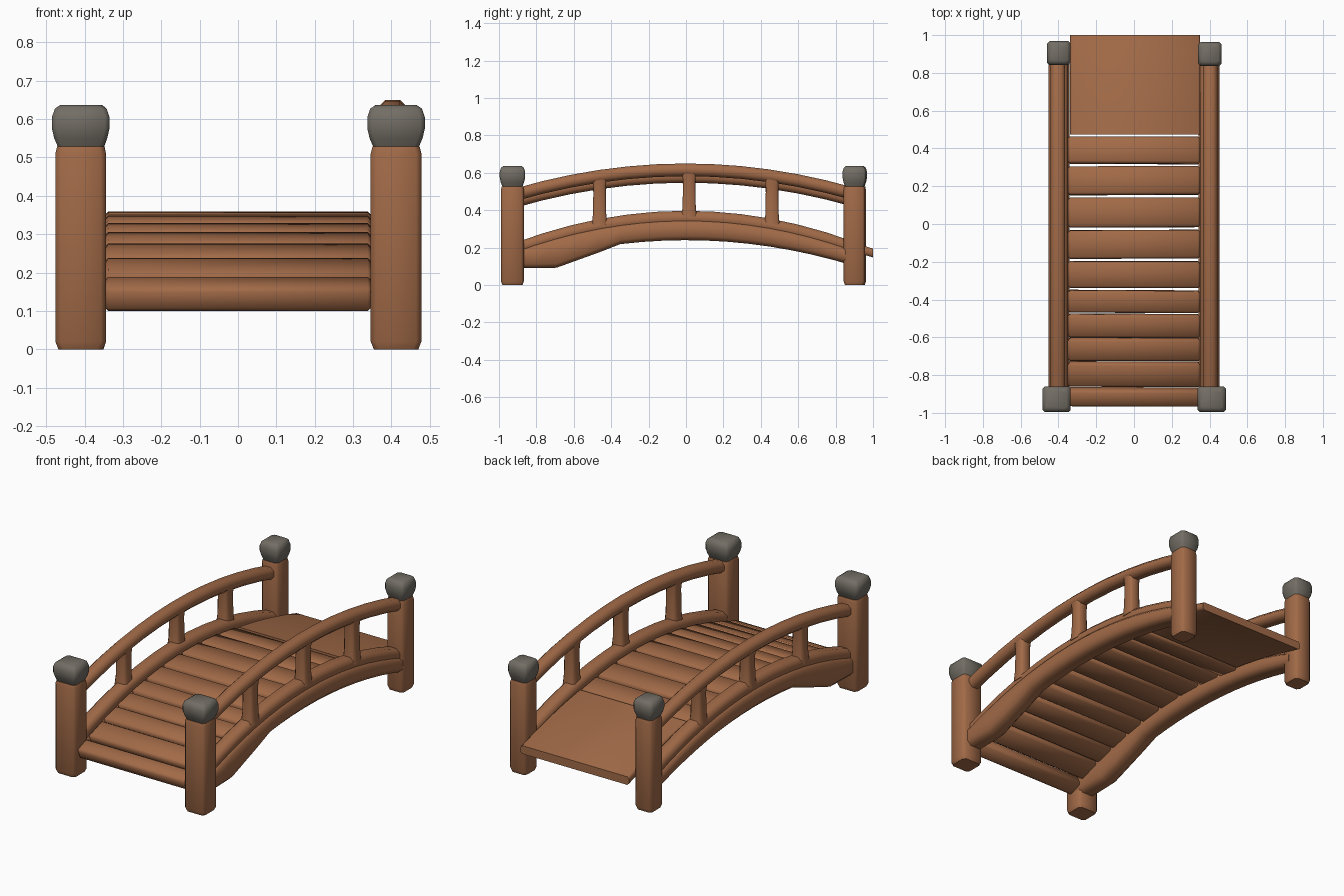
import bpy, bmesh, math, random
from mathutils import Matrix

if "Cube" in bpy.data.objects:
    bpy.data.objects.remove(bpy.data.objects["Cube"])

random.seed(4)


def material(name, rgb):
    m = bpy.data.materials.new(name)
    m.diffuse_color = (*rgb, 1)
    m.use_nodes = True
    m.node_tree.nodes["Principled BSDF"].inputs["Base Color"].default_value = m.diffuse_color
    return m


WOOD = material("brown wood", (0.36, 0.145, 0.064))
STONE = material("grey stone", (0.17, 0.155, 0.13))


def finish(bm, name, mat):
    bmesh.ops.recalc_face_normals(bm, faces=bm.faces)
    me = bpy.data.meshes.new(name)
    bm.to_mesh(me)
    bm.free()
    ob = bpy.data.objects.new(name, me)
    me.materials.append(mat)
    bpy.context.collection.objects.link(ob)
    return ob


def loft(name, rings, mat):
    """Skin a list of equal-length point rings and cap both ends."""
    bm = bmesh.new()
    rows = [[bm.verts.new(p) for p in r] for r in rings]
    n = len(rows[0])
    for a, b in zip(rows, rows[1:]):
        for i in range(n):
            j = (i + 1) % n
            bm.faces.new((a[i], a[j], b[j], b[i]))
    bm.faces.new(rows[0])
    bm.faces.new(rows[-1])
    return finish(bm, name, mat)


def octagon(u0, u1, v0, v1, c):
    return [(u0 + c, v0), (u1 - c, v0), (u1, v0 + c), (u1, v1 - c),
            (u1 - c, v1), (u0 + c, v1), (u0, v1 - c), (u0, v0 + c)]


def arch(name, x0, x1, y0, y1, top, bottom, chamfer, steps=12):
    """Beam running along y with its top and bottom given as functions."""
    rings = []
    for i in range(steps + 1):
        y = y0 + (y1 - y0) * i / steps
        rings.append([(x, y, z) for x, z in octagon(x0, x1, bottom(y), top(y), chamfer)])
    return loft(name, rings, WOOD)


def block(name, size, loc, mat, bevel, tilt=0.0, yaw=0.0):
    bm = bmesh.new()
    bmesh.ops.create_cube(bm, size=1)
    bmesh.ops.scale(bm, vec=size, verts=bm.verts)
    bmesh.ops.bevel(bm, geom=bm.edges[:], offset=bevel, segments=1, affect='EDGES')
    bm.transform(Matrix.Translation(loc) @ Matrix.Rotation(yaw, 4, 'Z')
                 @ Matrix.Rotation(tilt, 4, 'X'))
    return finish(bm, name, mat)


# corner posts with bulging stone caps
posts = {"front_left": (-0.41, -0.928), "front_right": (0.412, -0.928),
         "back_left": (-0.398, 0.905), "back_right": (0.402, 0.9)}
for label, (px, py) in posts.items():
    front = py < 0
    hx, hy = (0.066, 0.061) if front else (0.054, 0.057)
    rings = []
    for z, s in ((0.0, 0.88), (0.02, 1), (0.51, 1), (0.528, 0.93)):
        rings.append([(x, y, z) for x, y in octagon(
            px - hx * s, px + hx * s, py - hy * s, py + hy * s, 0.014)])
    loft(label + "_post", rings, WOOD)
    cx, cy = (0.075, 0.068) if front else (0.062, 0.063)
    rings = []
    for z, s in ((0.522, 0.76), (0.55, 0.92), (0.575, 1), (0.605, 1), (0.627, 0.9), (0.637, 0.7)):
        rings.append([(x, y, z) for x, y in octagon(
            px - cx * s, px + cx * s, py - cy * s, py + cy * s, 0.012)])
    loft(label + "_cap", rings, STONE)


# underside of the main beams, flattening out near the front posts
def beam_bottom(y):
    z = 0.24 - 0.17 * y * y
    return min(z, 0.09 + max(0, y + 0.7) * 0.36) if y < -0.4 else z


# side beams, curbs, handrails and balusters
for side, s, drop in (("left", -1, 0.035), ("right", 1, 0.0)):
    def span(a, b):
        return sorted((s * a, s * b))

    def rail_top(y):
        return 0.65 - drop - 0.16 * y * y

    x0, x1 = span(0.342, 0.452)
    arch(side + "_beam", x0, x1, -0.92, 0.9, lambda y: 0.345 - 0.2 * y * y + 0.005,
         beam_bottom, 0.022, 16)
    x0, x1 = span(0.35, 0.437)
    arch(side + "_curb", x0, x1, -0.92, 0.9, lambda y: 0.397 - 0.205 * y * y,
         lambda y: 0.32 - 0.2 * y * y, 0.02)
    x0, x1 = span(0.364, 0.442)
    arch(side + "_handrail", x0, x1, -0.92, 0.9, rail_top,
         lambda y: rail_top(y) - 0.068, 0.02)
    for i, y in enumerate((-0.462, 0.017, 0.46)):
        lo, hi = 0.365 - 0.2 * y * y, rail_top(y) - 0.03
        rings = []
        for t, w in ((0, 1.15), (0.25, 1), (0.75, 0.95), (1, 1.1)):
            hw = 0.035 * w
            rings.append([(a, b, lo + (hi - lo) * t) for a, b in octagon(
                s * 0.402 - hw * 0.95, s * 0.402 + hw * 0.95, y - hw, y + hw, 0.01)])
        loft(f"{side}_baluster_{i + 1}", rings, WOOD)

# deck planks, each tilted to follow the arch
edges = [-0.965, -0.865, -0.725, -0.602, -0.475, -0.345, -0.19, -0.025, 0.147, 0.312, 0.468]
for i, (a, b) in enumerate(zip(edges, edges[1:])):
    y = (a + b) / 2
    tilt = math.atan(-0.42 * y)
    thick = 0.068 if i == 0 else 0.052
    gap = 0.006 if i in (2, 3) else 0.014
    z = 0.358 - 0.215 * y * y - thick / 2
    block(f"deck_plank_{i + 1}", (0.7, (b - a - gap) / math.cos(tilt), thick), (0, y, z),
          WOOD, 0.012, tilt, random.uniform(-0.006, 0.006))

# broad solid boarding at the back end
arch("back_deck", -0.338, 0.35, 0.475, 1.0, lambda y: 0.35 - 0.155 * y * y,
     lambda y: 0.3 - 0.152 * y * y, 0.01, 6)

# smooth the rounded chamfers, keep real edges sharp
bpy.ops.object.select_all(action='SELECT')
bpy.context.view_layer.objects.active = bpy.context.collection.objects[0]
bpy.ops.object.shade_smooth_by_angle(angle=math.radians(50))
